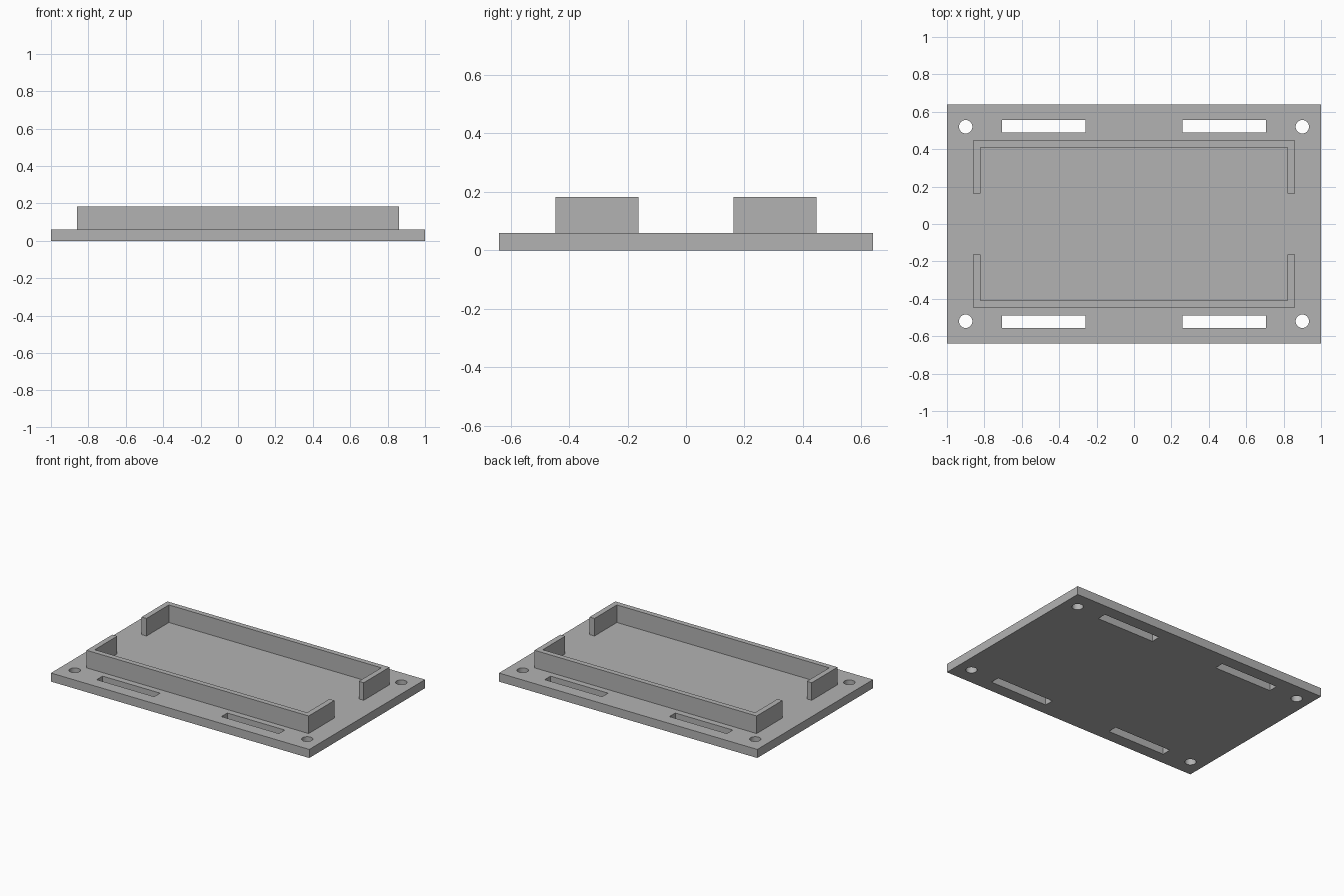
import bpy
import bmesh
from mathutils import Matrix

cube = bpy.data.objects.get("Cube")
if cube:
    bpy.data.objects.remove(cube, do_unlink=True)

PLATE_T = 0.06
WALL_TOP = 0.183

grey = bpy.data.materials.new("plain grey")
grey.use_nodes = True
grey.diffuse_color = (0.45, 0.45, 0.45, 1)
grey.node_tree.nodes["Principled BSDF"].inputs["Base Color"].default_value = grey.diffuse_color


def add_object(name, bm):
    bmesh.ops.recalc_face_normals(bm, faces=bm.faces)
    mesh = bpy.data.meshes.new(name)
    bm.to_mesh(mesh)
    bm.free()
    mesh.materials.append(grey)
    obj = bpy.data.objects.new(name, mesh)
    bpy.context.collection.objects.link(obj)
    return obj


def add_box(bm, x0, x1, y0, y1, z0, z1):
    centre = Matrix.Translation(((x0 + x1) / 2, (y0 + y1) / 2, (z0 + z1) / 2))
    size = Matrix.Diagonal((x1 - x0, y1 - y0, z1 - z0, 1))
    bmesh.ops.create_cube(bm, size=1, matrix=centre @ size)


def extrude_outline(points, z0, z1):
    bm = bmesh.new()
    face = bm.faces.new([bm.verts.new((x, y, z0)) for x, y in points])
    grown = bmesh.ops.extrude_face_region(bm, geom=[face], use_keep_orig=True)
    top = [v for v in grown["geom"] if isinstance(v, bmesh.types.BMVert)]
    bmesh.ops.translate(bm, verts=top, vec=(0, 0, z1 - z0))
    return bm


# Base plate
bm = bmesh.new()
add_box(bm, -1, 1, -0.64, 0.64, 0, PLATE_T)
plate = add_object("base_plate", bm)

# Cutters for the four corner screw holes and four strap slots
bm = bmesh.new()
for sx in (-1, 1):
    for sy in (-1, 1):
        bmesh.ops.create_cone(bm, cap_ends=True, segments=32, radius1=0.036, radius2=0.036,
                              depth=0.4, matrix=Matrix.Translation((sx * 0.9, sy * 0.52, 0)))
        slot_x = sorted((sx * 0.26, sx * 0.705))
        slot_y = sorted((sy * 0.49, sy * 0.555))
        add_box(bm, *slot_x, *slot_y, -0.2, 0.2)
cutter = add_object("hole_cutter", bm)
cutter.hide_render = True

cut = plate.modifiers.new("holes", "BOOLEAN")
cut.operation = "DIFFERENCE"
cut.solver = "EXACT"
cut.object = cutter
bpy.context.view_layer.objects.active = plate
bpy.ops.object.modifier_apply(modifier=cut.name)
bpy.data.objects.remove(cutter, do_unlink=True)

# Smooth round hole walls, flat everything else
plate.select_set(True)
bpy.ops.object.shade_smooth_by_angle()
plate.select_set(False)

# U-shaped retaining walls, front and back
outer_x, inner_x = 0.86, 0.822
outer_y, inner_y, end_y = 0.447, 0.41, 0.162
for name, s in (("front_wall", -1), ("back_wall", 1)):
    half = [(outer_x, outer_y), (outer_x, end_y), (inner_x, end_y), (inner_x, inner_y)]
    outline = half + [(-x, y) for x, y in reversed(half)]
    add_object(name, extrude_outline([(x, s * y) for x, y in outline], PLATE_T, WALL_TOP))
